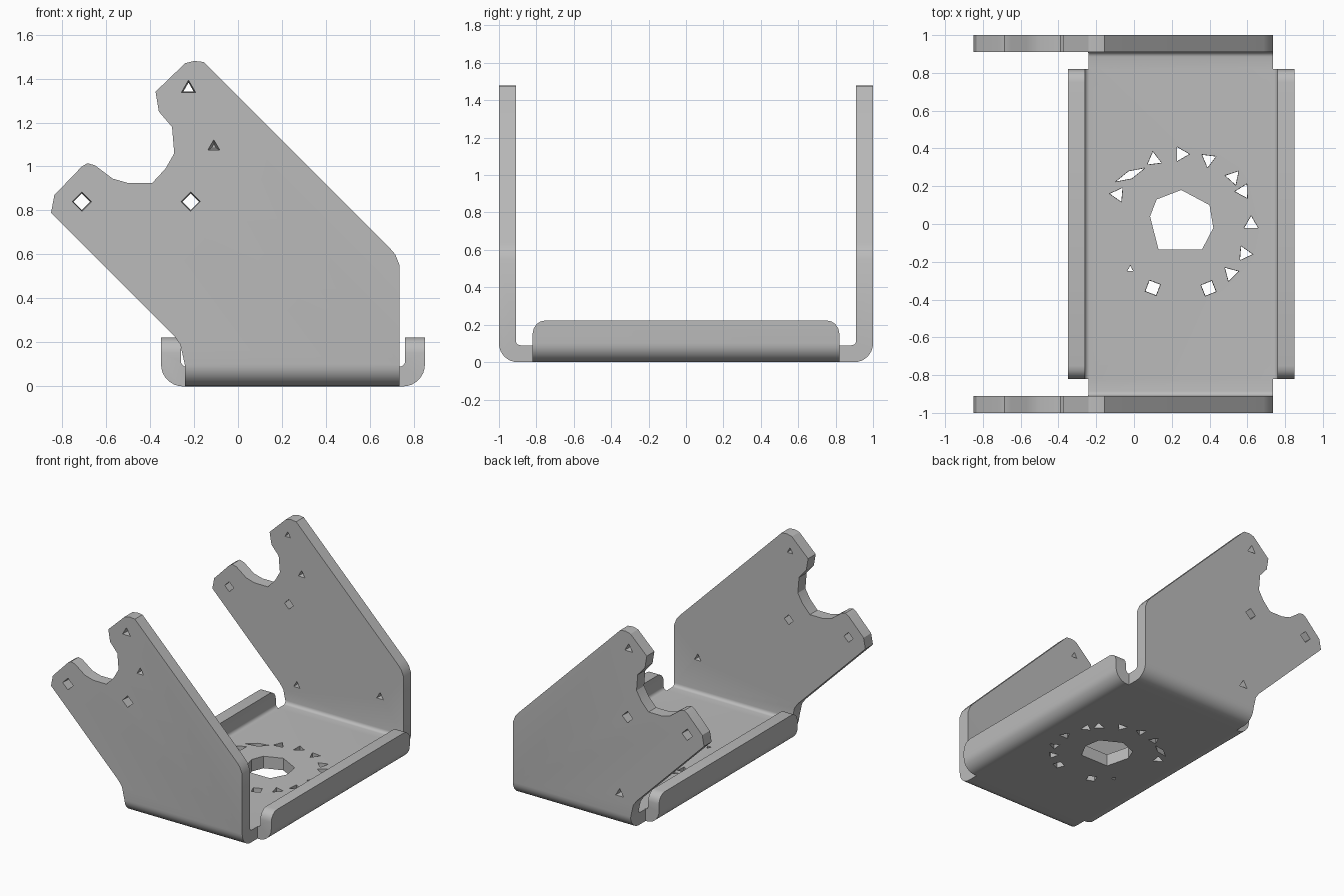
import bpy, bmesh
from math import cos, sin, pi, radians
from mathutils import Vector, Matrix

if "Cube" in bpy.data.objects:
    bpy.data.objects.remove(bpy.data.objects["Cube"])

T = 0.09  # sheet thickness

steel = bpy.data.materials.new("grey_steel")
steel.use_nodes = True
GREY = (0.5, 0.5, 0.5, 1)
steel.diffuse_color = GREY
steel.node_tree.nodes["Principled BSDF"].inputs["Base Color"].default_value = GREY

PLACE = {"X": lambda a, b, d: (d, a, b),
         "Y": lambda a, b, d: (a, d, b),
         "Z": lambda a, b, d: (a, b, d)}


def add_prism(bm, points, axis, lo, hi):
    """Extrude a 2D outline along an axis."""
    put = PLACE[axis]
    face = bm.faces.new([bm.verts.new(put(a, b, lo)) for a, b in points])
    geom = bmesh.ops.extrude_face_region(bm, geom=[face])["geom"]
    step = Vector(put(0, 0, hi - lo))
    bmesh.ops.translate(bm, vec=step, verts=[v for v in geom if isinstance(v, bmesh.types.BMVert)])


def finish(bm, name):
    bmesh.ops.recalc_face_normals(bm, faces=bm.faces)
    mesh = bpy.data.meshes.new(name)
    bm.to_mesh(mesh)
    bm.free()
    mesh.materials.append(steel)
    obj = bpy.data.objects.new(name, mesh)
    bpy.context.collection.objects.link(obj)
    return obj


def prism(name, *args):
    bm = bmesh.new()
    add_prism(bm, *args)
    return finish(bm, name)


def combine(obj, other, operation):
    """Apply a boolean and remove the helper."""
    mod = obj.modifiers.new("combine", "BOOLEAN")
    mod.operation, mod.object, mod.solver = operation, other, "EXACT"
    mod.use_self = operation == "DIFFERENCE"
    bpy.context.view_layer.objects.active = obj
    bpy.ops.object.modifier_apply(modifier=mod.name)
    bpy.data.objects.remove(other)


def arc(cx, cy, r, start, end, n=8):
    angles = [radians(start + (end - start) * i / n) for i in range(n + 1)]
    return [(cx + r * cos(a), cy + r * sin(a)) for a in angles]


def channel(a, b, height, outer=0.1, inner=0.025):
    """Bent sheet section: floor with two upturned sides."""
    top = T + inner
    return ([(a, height)] + arc(a + outer, outer, outer, 180, 270)
            + arc(b - outer, outer, outer, 270, 360)
            + [(b, height), (b - T, height)]
            + arc(b - top, top, inner, 360, 270, 4)
            + arc(a + top, top, inner, 270, 180, 4) + [(a + T, height)])


# Floor and the two tall walls, trimmed to the wall outline
wall_outline = [
    (-.24, -.1), (-.24, .09), (-.262, .19), (-.29, .23), (-.85, .79), (-.835, .87),
    (-.71, 1.0), (-.685, 1.015), (-.65, 1.005), (-.57, .945), (-.5, .925), (-.39, .925),
    (-.33, .99), (-.29, 1.06), (-.3, 1.18), (-.36, 1.25), (-.375, 1.34), (-.24, 1.47),
    (-.2, 1.48), (-.155, 1.475), (.685, .635), (.715, .6), (.735, .55), (.735, -.1)]
bracket = prism("folded_bracket", channel(-1, 1, 1.6), "X", -1, 1)
combine(bracket, prism("wall_trim", wall_outline, "Y", -1.2, 1.2), "INTERSECT")

# Low lips along both sides, with rounded upper corners
lip_outline = ([(-.82, -.1), (.82, -.1)] + arc(.75, .153, .07, 0, 90, 4)
               + arc(-.75, .153, .07, 90, 180, 4))
lips = prism("side_lips", channel(-.35, .85, .3), "Y", -1, 1)
combine(lips, prism("lip_trim", lip_outline, "X", -1, 1), "INTERSECT")
combine(bracket, lips, "UNION")

# Cutters for all holes
cut = bmesh.new()


def drill(loc, direction, r, depth, sides=3, tip=1.0, turn=0.0, stretch=1.0):
    """Hole starting just outside the surface at loc."""
    d = Vector(direction)
    matrix = (Matrix.Translation(Vector(loc) + d * (depth / 2 - 0.02))
              @ d.to_track_quat("Z", "Y").to_matrix().to_4x4()
              @ Matrix.Rotation(turn, 4, "Z") @ Matrix.Diagonal((stretch, 1, 1, 1)))
    bmesh.ops.create_cone(cut, cap_ends=True, segments=sides, radius1=r,
                          radius2=r * tip, depth=depth, matrix=matrix)


# Large floor opening and the ring of small holes around it
opening = [(.085, .04), (.13, -.135), (.36, -.135), (.42, -.02), (.4, .1), (.25, .18), (.12, .13)]
add_prism(cut, opening, "Z", -.1, .2)
for angle in (0, -25, -45, -67, -114, 155, 113, 90, 67, 42, 28):
    a = radians(angle)
    sides = 4 if angle in (-67, -114) else 3
    drill((.25 + .37 * cos(a), .37 * sin(a), T), (0, 0, -1), .045, .2, sides, .9, a)
drill((-.02, .26, T), (0, 0, -1), .022, .2, 4, .9, radians(-25), 4)
drill((-.02, -.24, T), (0, 0, -1), .02, .2, 3, .9)

# Wall holes: through holes, then shallow pits
for side in (-1, 1):
    inward, outward = (0, -side, 0), (0, side, 0)
    for x, z in ((-.71, .84), (-.215, .84)):
        drill((x, side, z), inward, .045, T + .04, 4, .8)
    drill((-.225, side, 1.355), inward, .04, T + .04, 3, .6)
    drill((.54, side * (1 - T), .35), outward, .04, .07, 3, .3)
drill((-.15, 1, .25), (0, -1, 0), .04, T + .04, 3, .7)
drill((-.11, -1, 1.09), (0, 1, 0), .04, .07, 3, .3)
drill((-.11, 1 - T, 1.09), (0, 1, 0), .04, .07, 3, .3)
combine(bracket, finish(cut, "hole_cutters"), "DIFFERENCE")

# Smooth bends, sharp edges
bpy.ops.object.select_all(action="DESELECT")
bracket.select_set(True)
bpy.context.view_layer.objects.active = bracket
bpy.ops.object.shade_smooth_by_angle(angle=radians(25))
